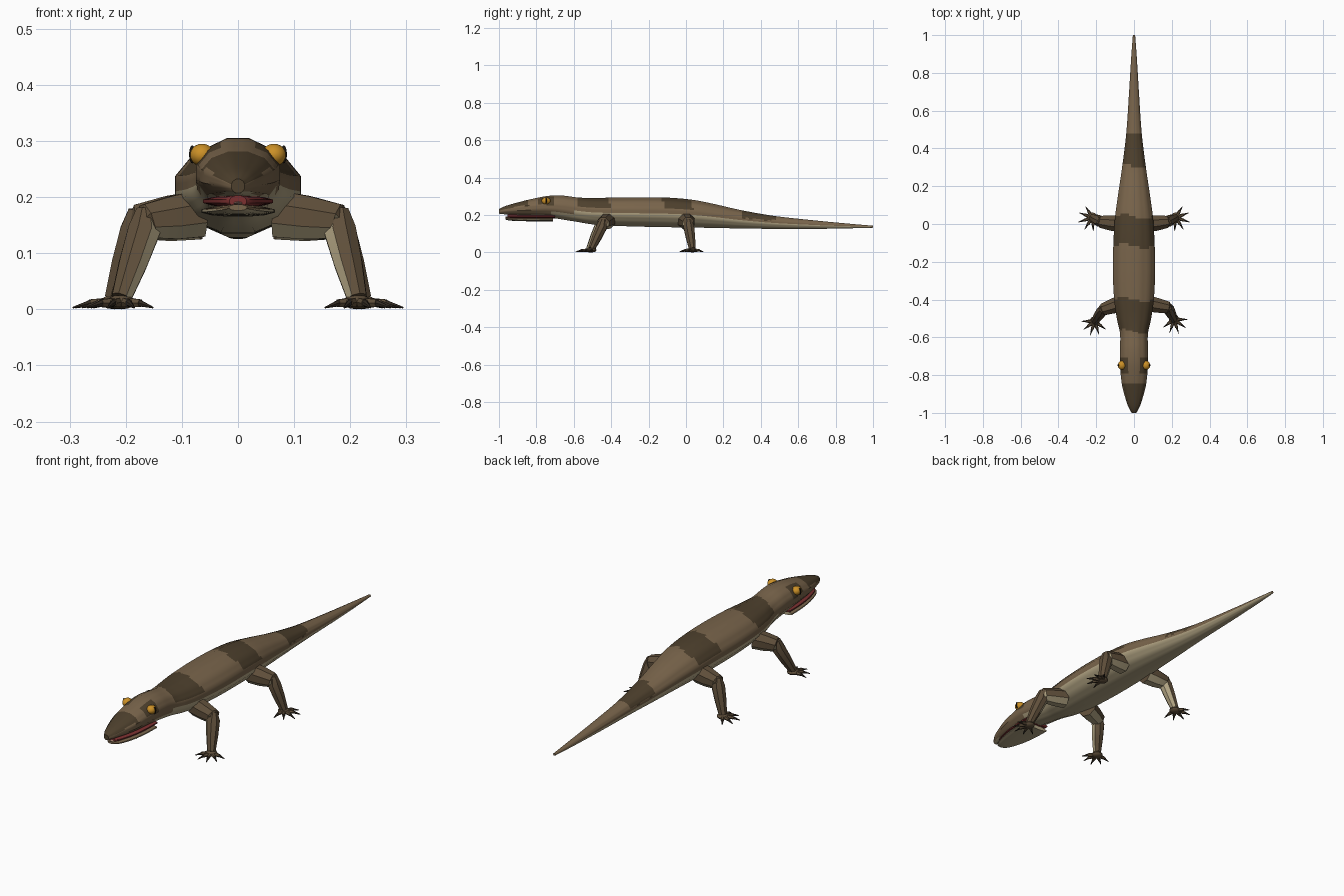
import bpy, bmesh, math
from mathutils import Vector, Matrix

if "Cube" in bpy.data.objects:
    bpy.data.objects.remove(bpy.data.objects["Cube"])


def mat(name, r, g, b):
    m = bpy.data.materials.new(name)
    m.diffuse_color = (r, g, b, 1)
    m.use_nodes = True
    m.node_tree.nodes["Principled BSDF"].inputs["Base Color"].default_value = m.diffuse_color
    return m


BROWN = mat("mid brown", 0.19, 0.128, 0.07)
DARK = mat("dark brown", 0.075, 0.051, 0.026)
PALE = mat("pale belly", 0.43, 0.36, 0.22)
LIMB = mat("limb brown", 0.115, 0.078, 0.043)
CLAW = mat("claw", 0.03, 0.022, 0.015)
GOLD = mat("eye gold", 0.60, 0.28, 0.02)
BLACK = mat("pupil black", 0.01, 0.008, 0.006)
RED = mat("mouth red", 0.20, 0.03, 0.03)
PINK = mat("tongue", 0.45, 0.25, 0.19)


def finish(bm, name, mats, rule=None, angle=40):
    bmesh.ops.recalc_face_normals(bm, faces=bm.faces)
    bm.normal_update()
    if rule:
        for f in bm.faces:
            f.material_index = rule(f.calc_center_median(), f.normal, f.material_index)
    me = bpy.data.meshes.new(name)
    bm.to_mesh(me)
    bm.free()
    ob = bpy.data.objects.new(name, me)
    bpy.context.collection.objects.link(ob)
    for m in mats:
        me.materials.append(m)
    bpy.ops.object.select_all(action='DESELECT')
    ob.select_set(True)
    bpy.context.view_layer.objects.active = ob
    bpy.ops.object.shade_smooth_by_angle(angle=math.radians(angle))
    return ob


def skin(bm, rings, index=0):
    """Join rings of points into a capped tube."""
    rows = [[bm.verts.new(p) for p in r] for r in rings]
    n = len(rows[0])
    faces = [bm.faces.new((a[i], a[(i + 1) % n], b[(i + 1) % n], b[i]))
             for a, b in zip(rows, rows[1:]) for i in range(n)]
    faces += [bm.faces.new(rows[0]), bm.faces.new(rows[-1])]
    for f in faces:
        f.material_index = index


def spline(st, steps):
    """Catmull-Rom through the stations."""
    out = []
    for i in range(len(st) - 1):
        p = [st[max(i - 1, 0)], st[i], st[i + 1], st[min(i + 2, len(st) - 1)]]
        for k in range(steps):
            t = k / steps
            out.append([0.5 * (2 * b + (c - a) * t + (2 * a - 5 * b + 4 * c - d) * t * t
                               + (3 * b - a - 3 * c + d) * t ** 3) for a, b, c, d in zip(*p)])
    return out + [list(st[-1])]


def section(y, hw, zt, zb, sides=12, sub=3):
    """Flat-sided cross-section, each side split for clean colour borders."""
    k = 1 / math.cos(math.pi / sides)
    pts = []
    for i in range(sides):
        a, b = [2 * math.pi * (j + 0.5) / sides for j in (i, i + 1)]
        for s in range(sub):
            t = s / sub
            x = math.sin(a) * (1 - t) + math.sin(b) * t
            z = math.cos(a) * (1 - t) + math.cos(b) * t
            pts.append((hw * k * x, y, (zt + zb) / 2 + (zt - zb) / 2 * k * z))
    return pts


def tube(bm, pts, radii, sides=8, index=0):
    pts = [Vector(p) for p in pts]
    rings = []
    for i, (p, r) in enumerate(zip(pts, radii)):
        d = (pts[min(i + 1, len(pts) - 1)] - pts[max(i - 1, 0)]).normalized()
        u = d.cross(Vector((0, 1, 0.01))).normalized()
        v = d.cross(u)
        rings.append([p + r * (u * math.cos(a) + v * math.sin(a))
                      for a in (2 * math.pi * (j + 0.5) / sides for j in range(sides))])
    skin(bm, rings, index)


def ball(bm, loc, scale, index=0, u=16, v=10):
    m = Matrix.Translation(loc) @ Matrix.Diagonal((*scale, 1))
    new = bmesh.ops.create_uvsphere(bm, u_segments=u, v_segments=v, radius=1, matrix=m)
    for f in {f for w in new['verts'] for f in w.link_faces}:
        f.material_index = index


# Body with upper head and tail: y, half width, top, bottom
BODY = spline([(-1, .012, .232, .207), (-.96, .033, .250, .203), (-.87, .060, .275, .196),
               (-.80, .070, .291, .192), (-.73, .075, .303, .187), (-.66, .074, .304, .176),
               (-.58, .074, .294, .163), (-.50, .091, .291, .150), (-.40, .105, .293, .143),
               (-.25, .112, .295, .138), (-.10, .109, .293, .135), (.03, .101, .282, .133),
               (.15, .085, .259, .131), (.30, .063, .225, .128), (.48, .041, .194, .126),
               (.70, .026, .170, .126), (.88, .015, .153, .129), (1, .006, .143, .132)], 9)


def body_rule(c, n, _):
    st = min(BODY, key=lambda s: abs(s[0] - c.y))
    t = (c.z - st[3]) / (st[2] - st[3])
    if c.y < -0.845 and c.z > 0.215 + 0.6 * abs(c.x):
        return 1                                     # snout patch
    if abs(c.y + 0.75) < 0.04 and abs(c.x) > 0.034 and c.z > 0.255:
        return 1                                     # eye patches
    belly = 0.12 if c.y < -0.72 else 0.3 if c.y < -0.6 else 0.45
    if t < belly + 0.03 * math.sin(c.y * 23):
        return 2
    bands = ((-.57, -.40), (-.115, .04), (.305, .48))
    if t > 0.6 and any(a < c.y + 0.012 * math.sin(c.x * 30) < b for a, b in bands):
        return 1
    return 0


bm = bmesh.new()
skin(bm, [section(*s) for s in BODY])
finish(bm, "body", [BROWN, DARK, PALE], body_rule)

# Lower jaw, mouth lining and tongue
JAW = [(-.965, .016, .187, .176), (-.94, .034, .187, .170), (-.87, .054, .186, .167),
       (-.79, .064, .185, .166), (-.71, .066, .185, .165)]
bm = bmesh.new()
skin(bm, [section(*s) for s in spline(JAW, 4)])
finish(bm, "lower_jaw", [BROWN, PALE], lambda c, n, i: 0 if c.z > 0.178 else 1)

bm = bmesh.new()
skin(bm, [section(y + .01, w * .95, .203, .182) for y, w, _, _ in spline(JAW, 4)])
finish(bm, "mouth_lining", [RED])

bm = bmesh.new()
ball(bm, (0, -.88, .189), (.015, .088, .006))
finish(bm, "tongue", [PINK])

# Eyes with slit pupils
for side, word in ((1, "right"), (-1, "left")):
    bm = bmesh.new()
    ball(bm, (side * .064, -.748, .275), (.022, .024, .020))
    ball(bm, (side * .0815, -.748, .276), (.006, .005, .016), 1, 10, 8)
    finish(bm, word + "_eye", [GOLD, BLACK])


def leg(name, side, hip, knee, foot, r_hip, heading, spread):
    """Upper limb, shin, palm and five clawed toes."""
    hip, knee, foot = [Vector((side * p[0], p[1], p[2])) for p in (hip, knee, foot)]
    bm = bmesh.new()
    tube(bm, [hip, hip.lerp(knee, .5), knee, knee.lerp(foot, .06)],
         [r_hip, r_hip * .93, .034, .022], index=0)
    top = knee + Vector((side * .002, 0, .022))
    tube(bm, [top, knee.lerp(foot, .12), knee.lerp(foot, .55), foot], [.018, .031, .027, .019], index=1)
    ball(bm, (foot.x, foot.y, .013), (.027, .027, .013), 2, 10, 6)
    for k in range(-2, 3):
        a = math.radians(heading + k * spread)
        d = Vector((side * math.cos(a), math.sin(a), 0))
        base = Vector((foot.x, foot.y, 0))
        ln = .078 - .004 * abs(k)
        tube(bm, [base + d * .012 + Vector((0, 0, .012)), base + d * ln * .6 + Vector((0, 0, .011))],
             [.010, .0075], 6, 2)
        tube(bm, [base + d * ln * .58 + Vector((0, 0, .011)), base + d * ln + Vector((0, 0, .003))],
             [.0065, .0015], 6, 3)

    def rule(c, n, i):
        if i == 3:
            return 1
        if (i == 0 and n.z < -.35) or (i == 1 and n.x * side < -.6 and c.z > .03):
            return 2
        return 0
    finish(bm, name, [LIMB, CLAW, PALE], rule)


leg("right_front_leg", 1, (.07, -.42, .170), (.178, -.442, .156), (.212, -.505, .02), .045, -72, 36)
leg("left_front_leg", -1, (.07, -.42, .170), (.162, -.452, .156), (.208, -.515, .02), .045, -72, 36)
for s, w in ((1, "right"), (-1, "left")):
    leg(w + "_hind_leg", s, (.07, .0, .168), (.176, .012, .156), (.220, .034, .02), .047, -18, 38)
